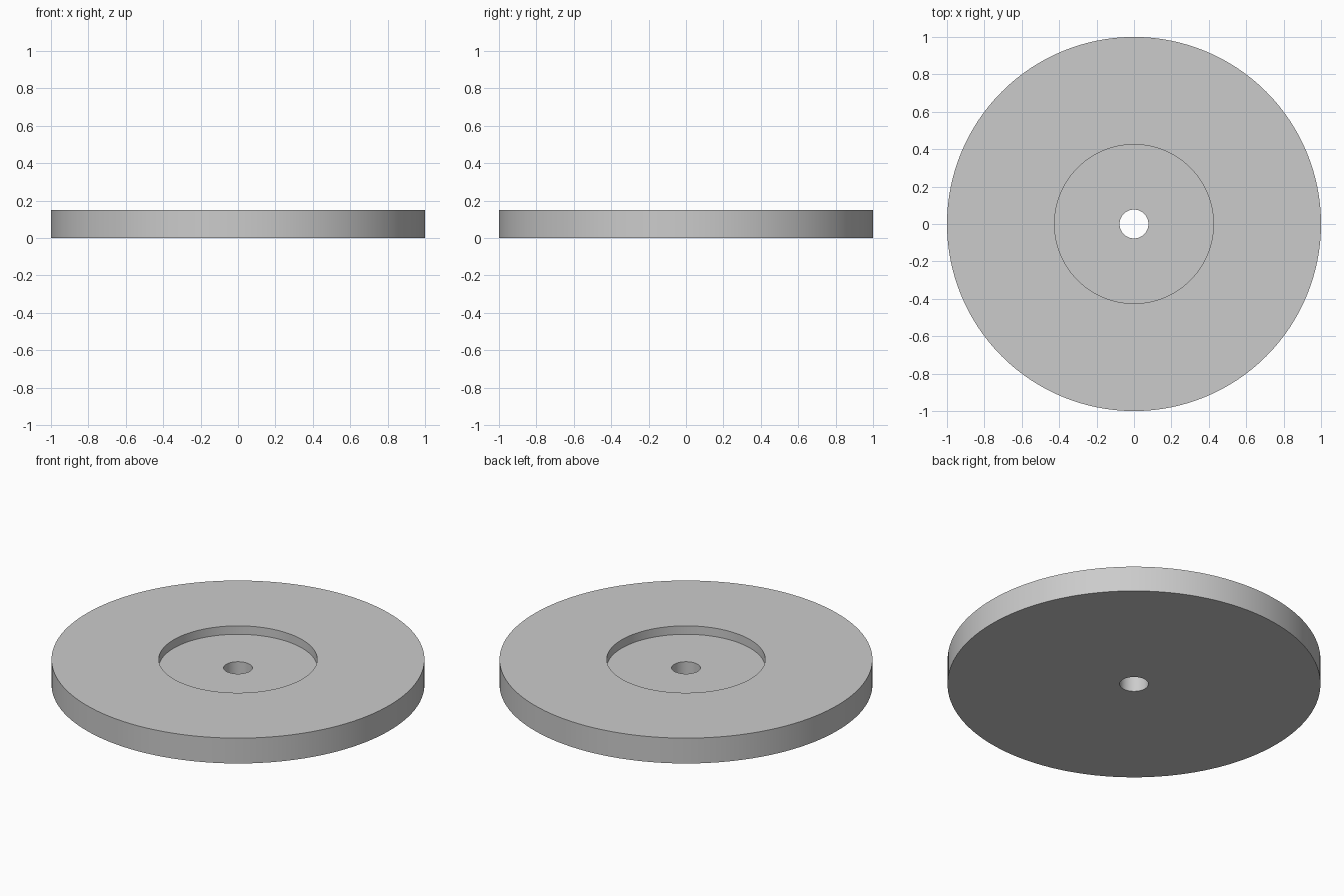
import bpy, bmesh, math

cube = bpy.data.objects.get("Cube")
if cube:
    bpy.data.objects.remove(cube, do_unlink=True)

OUTER, RECESS, BORE = 1.0, 0.425, 0.077
HEIGHT, FLOOR = 0.15, 0.10
SEGMENTS = 128

# Plain grey material
grey = bpy.data.materials.new("light_grey")
grey.use_nodes = True
colour = (0.6, 0.6, 0.6, 1.0)
grey.diffuse_color = colour
grey.node_tree.nodes["Principled BSDF"].inputs["Base Color"].default_value = colour

# Closed cross-section: bore, recess floor, recess wall, top, rim, underside
profile = [(BORE, 0), (BORE, FLOOR), (RECESS, FLOOR),
           (RECESS, HEIGHT), (OUTER, HEIGHT), (OUTER, 0)]

# Revolve the section around the vertical axis
bm = bmesh.new()
verts = [bm.verts.new((r, 0, z)) for r, z in profile]
edges = [bm.edges.new((verts[i - 1], verts[i])) for i in range(len(verts))]
bmesh.ops.spin(bm, geom=verts + edges, cent=(0, 0, 0), axis=(0, 0, 1),
               angle=math.tau, steps=SEGMENTS)
bmesh.ops.remove_doubles(bm, verts=bm.verts, dist=0.0001)
bmesh.ops.recalc_face_normals(bm, faces=bm.faces)

mesh = bpy.data.meshes.new("recessed_disc")
bm.to_mesh(mesh)
bm.free()
mesh.materials.append(grey)
disc = bpy.data.objects.new("recessed_disc", mesh)
bpy.context.collection.objects.link(disc)

# Smooth round walls with crisp rims
bpy.ops.object.select_all(action='DESELECT')
disc.select_set(True)
bpy.context.view_layer.objects.active = disc
bpy.ops.object.shade_smooth_by_angle(angle=math.radians(30))
